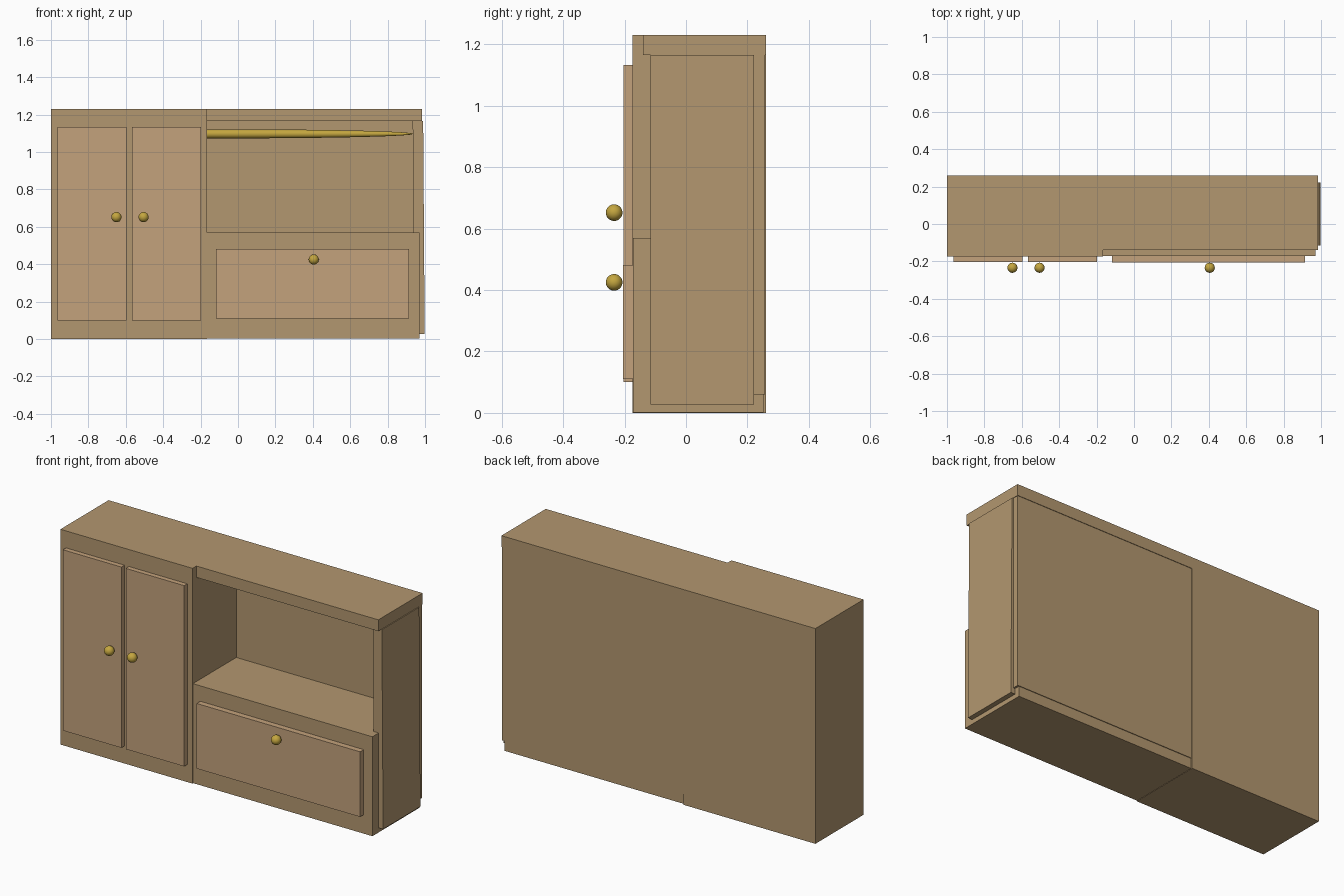
import bpy
import math

if "Cube" in bpy.data.objects:
    bpy.data.objects.remove(bpy.data.objects["Cube"])


def material(name, rgb):
    mat = bpy.data.materials.new(name)
    mat.diffuse_color = (*rgb, 1)
    mat.use_nodes = True
    mat.node_tree.nodes["Principled BSDF"].inputs["Base Color"].default_value = mat.diffuse_color
    return mat


WOOD = material("wood", (0.45, 0.31, 0.16))
DOOR = material("door_wood", (0.55, 0.36, 0.20))
BRASS = material("brass", (0.55, 0.38, 0.05))


def box(name, x, y, z, mat=WOOD):
    """Box from (min, max) ranges on each axis."""
    bpy.ops.mesh.primitive_cube_add(size=1, location=[sum(r) / 2 for r in (x, y, z)])
    ob = bpy.context.object
    ob.name = name
    ob.scale = [r[1] - r[0] for r in (x, y, z)]
    bpy.ops.object.transform_apply(location=False, rotation=False, scale=True)
    ob.data.materials.append(mat)
    return ob


def ball(name, loc, scale, rot=(0, 0, 0)):
    bpy.ops.mesh.primitive_uv_sphere_add(segments=32, ring_count=16, radius=1,
                                         location=loc, rotation=rot)
    ob = bpy.context.object
    ob.name = name
    ob.scale = scale
    ob.data.materials.append(BRASS)
    bpy.ops.object.shade_smooth()
    return ob


# Carcass: tall cabinet, low cabinet, top board and back panel
box("tall_cabinet", (-1.0, -0.165), (-0.175, 0.26), (0, 1.23))
box("low_cabinet", (-0.165, 0.97), (-0.172, 0.253), (0.002, 0.57))
box("top_board", (-0.165, 0.985), (-0.14, 0.26), (1.165, 1.23))
box("back_panel", (-0.165, 0.982), (0.22, 0.257), (0.06, 1.165))

# Side panel, leaning very slightly inwards at the top
side = box("side_panel", (0.942, 0.998), (-0.115, 0.222), (0.028, 1.165))
for v in side.data.vertices:
    if v.co.z > 0:
        v.co.x -= 0.008

# Doors and drawer front
box("left_door", (-0.965, -0.595), (-0.203, -0.175), (0.10, 1.133), DOOR)
box("right_door", (-0.567, -0.198), (-0.203, -0.175), (0.10, 1.133), DOOR)
box("drawer_front", (-0.118, 0.915), (-0.205, -0.172), (0.11, 0.482), DOOR)

# Round knobs
for name, x, z in (("left_door_knob", -0.65, 0.652),
                   ("right_door_knob", -0.505, 0.652),
                   ("drawer_knob", 0.405, 0.425)):
    ball(name, (x, -0.234, z), (0.027, 0.027, 0.027))

# Tapered hanging rail, its far half buried in the tall cabinet
ball("hanging_rail", (-0.02, 0.04, 1.097), (0.024, 0.024, 0.96), (0, math.pi / 2, 0))
